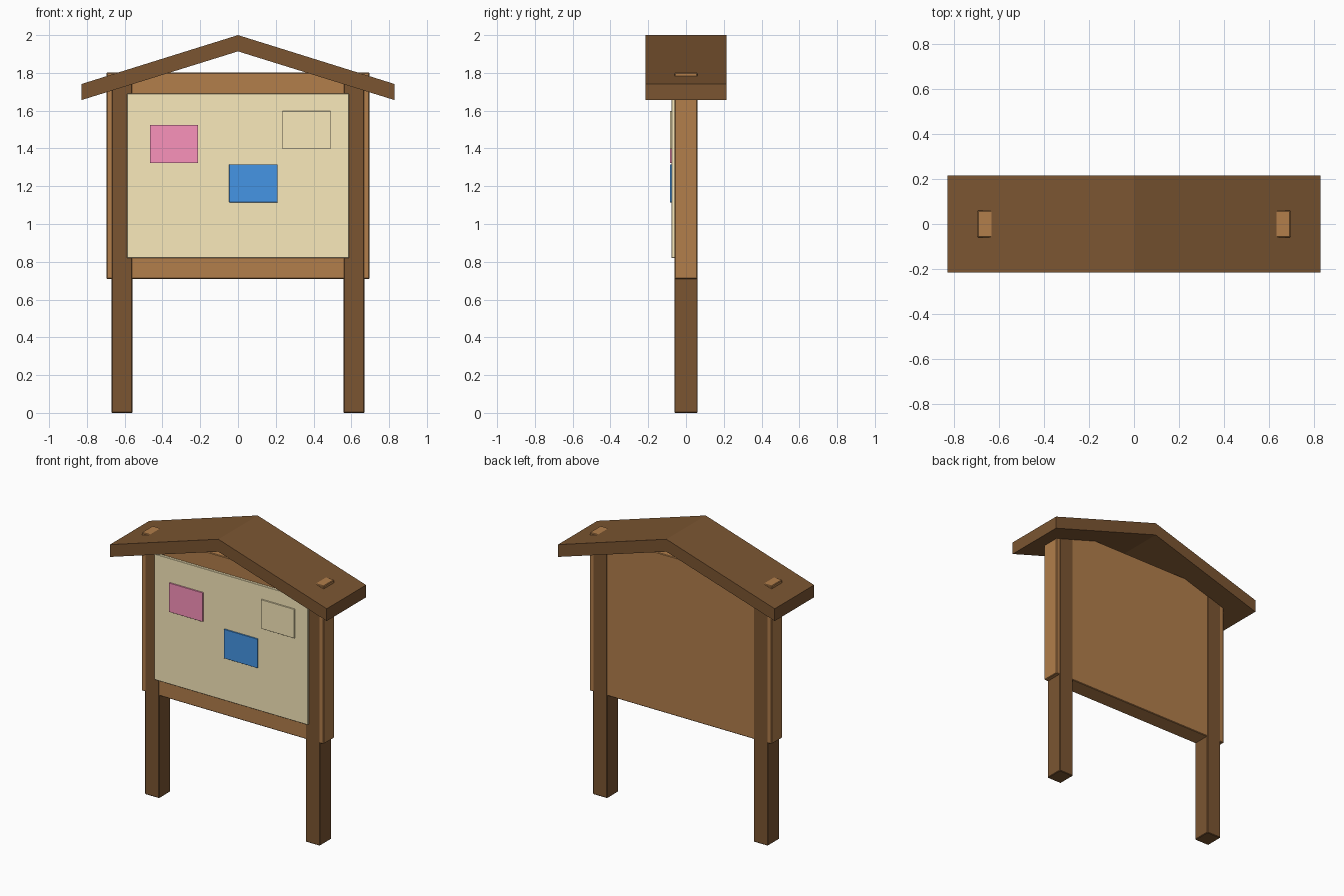
import bpy, bmesh

if "Cube" in bpy.data.objects:
    bpy.data.objects.remove(bpy.data.objects["Cube"])


def material(name, rgb):
    m = bpy.data.materials.new(name)
    m.diffuse_color = (*rgb, 1)
    m.use_nodes = True
    m.node_tree.nodes["Principled BSDF"].inputs["Base Color"].default_value = m.diffuse_color
    return m


DARK = material("dark_wood", (0.198, 0.091, 0.031))
LIGHT = material("light_wood", (0.445, 0.209, 0.07))
CORK = material("cork", (0.95, 0.82, 0.50))
PINK = material("pink_paper", (0.95, 0.29, 0.50))
BLUE = material("blue_paper", (0.06, 0.30, 0.78))


def finish(name, bm, mat):
    mesh = bpy.data.meshes.new(name)
    bmesh.ops.recalc_face_normals(bm, faces=bm.faces)
    bm.to_mesh(mesh)
    bm.free()
    mesh.materials.append(mat)
    ob = bpy.data.objects.new(name, mesh)
    bpy.context.collection.objects.link(ob)
    return ob


def box(name, x, y, z, mat, bevel=0.0):
    """Box from (min, max) ranges, with an optional small chamfer."""
    bm = bmesh.new()
    bmesh.ops.create_cube(bm, size=1)
    for v in bm.verts:
        v.co = [r[0] + (c + 0.5) * (r[1] - r[0]) for c, r in zip(v.co, (x, y, z))]
    ob = finish(name, bm, mat)
    if bevel:
        mod = ob.modifiers.new("chamfer", "BEVEL")
        mod.width = bevel
        mod.segments = 1
    return ob


# Two posts, tops buried in the roof
for side, s in (("left", -1), ("right", 1)):
    box(side + "_post", (s * 0.614 - 0.055, s * 0.614 + 0.055), (-0.062, 0.062),
        (0, 1.76), DARK, 0.004)

# Board body, whose top corners poke through the roof
box("board_frame", (-0.696, 0.696), (-0.06, 0.06), (0.709, 1.802), LIGHT, 0.004)

# Pinning surface and notices
box("pin_board", (-0.587, 0.587), (-0.077, -0.05), (0.82, 1.69), CORK, 0.002)
for name, x, z, mat in (("pink_notice", -0.467, 1.323, PINK),
                        ("blue_notice", -0.047, 1.115, BLUE),
                        ("cream_notice", 0.235, 1.396, CORK)):
    box(name, (x, x + 0.256), (-0.086, -0.077), (z, z + 0.201), mat, 0.001)

# Gable roof: chevron profile extruded front to back
profile = [(-0.829, 1.656), (0, 1.914), (0.829, 1.656),
           (0.829, 1.741), (0, 2.0), (-0.829, 1.741)]
bm = bmesh.new()
face = bm.faces.new([bm.verts.new((x, -0.215, z)) for x, z in profile])
extruded = bmesh.ops.extrude_face_region(bm, geom=[face])["geom"]
bmesh.ops.translate(bm, vec=(0, 0.43, 0),
                    verts=[g for g in extruded if isinstance(g, bmesh.types.BMVert)])
finish("gable_roof", bm, DARK)
